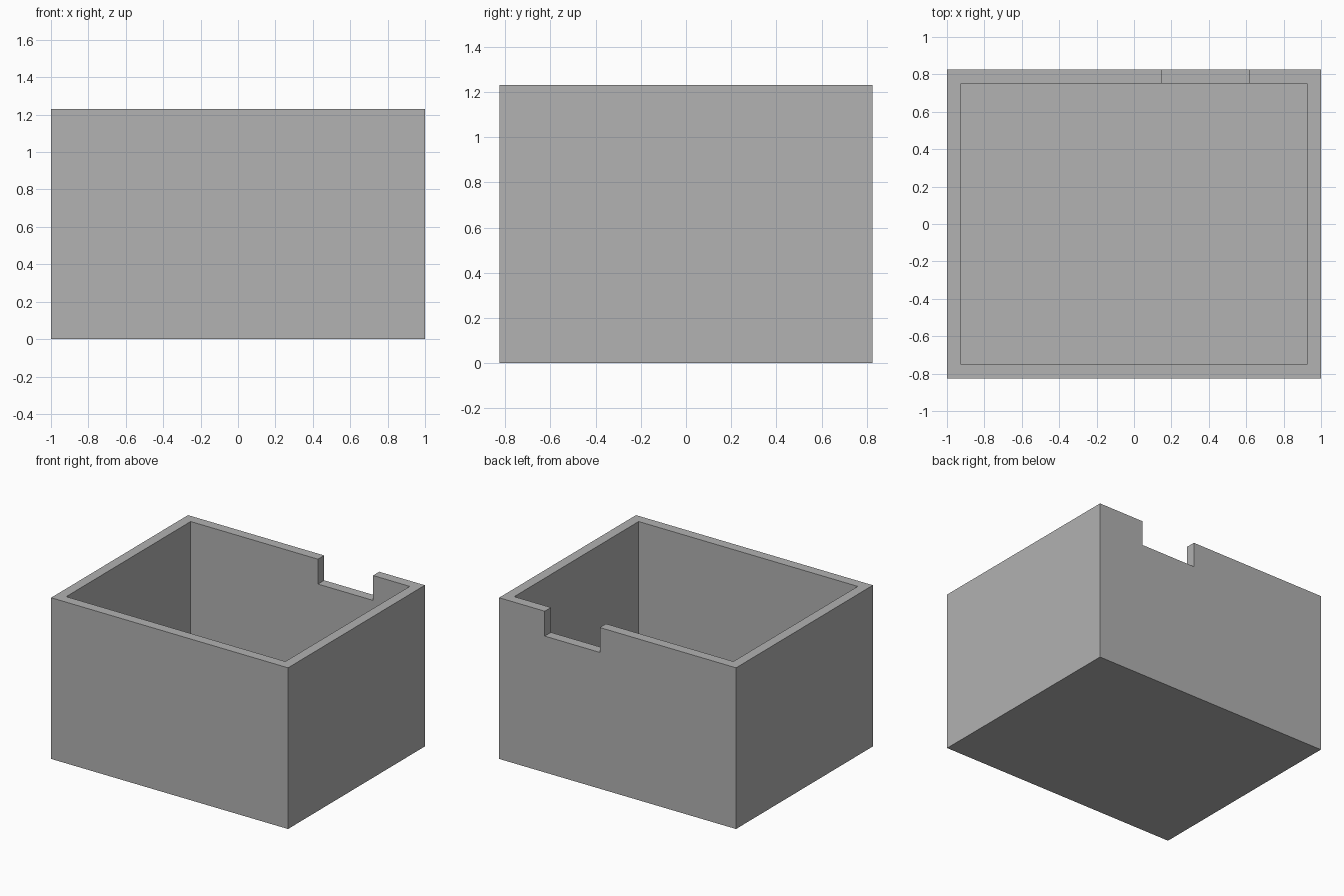
import bpy

WIDTH, DEPTH, HEIGHT = 2.0, 1.65, 1.23
WALL = 0.075
NOTCH_LEFT, NOTCH_RIGHT, NOTCH_DEPTH = 0.15, 0.615, 0.19

default = bpy.data.objects.get("Cube")
if default:
    bpy.data.objects.remove(default, do_unlink=True)

grey = bpy.data.materials.new("plain grey")
grey.use_nodes = True
colour = (0.445, 0.445, 0.445, 1)
grey.diffuse_color = colour
grey.node_tree.nodes["Principled BSDF"].inputs["Base Color"].default_value = colour


def box(name, low, high):
    """Add a box spanning two opposite corners."""
    bpy.ops.mesh.primitive_cube_add(size=1, location=[(a + b) / 2 for a, b in zip(low, high)])
    obj = bpy.context.object
    obj.name = name
    obj.scale = [b - a for a, b in zip(low, high)]
    bpy.ops.object.transform_apply(location=True, rotation=False, scale=True)
    obj.data.materials.append(grey)
    return obj


def cut(target, cutter):
    """Subtract the cutter from the target, then discard it."""
    cutter.hide_render = True
    mod = target.modifiers.new("cut", "BOOLEAN")
    mod.operation = "DIFFERENCE"
    mod.solver = "EXACT"
    mod.object = cutter
    bpy.context.view_layer.objects.active = target
    bpy.ops.object.modifier_apply(modifier=mod.name)
    bpy.data.objects.remove(cutter, do_unlink=True)


x, y = WIDTH / 2, DEPTH / 2

# Open-topped box
body = box("open_box", (-x, -y, 0), (x, y, HEIGHT))

# Hollow inside, leaving walls and a floor
cut(body, box("cavity_cutter", (WALL - x, WALL - y, WALL), (x - WALL, y - WALL, HEIGHT + 1)))

# Notch in the top of the back wall
cut(body, box("notch_cutter", (NOTCH_LEFT, y - 2 * WALL, HEIGHT - NOTCH_DEPTH),
              (NOTCH_RIGHT, y + WALL, HEIGHT + 1)))
